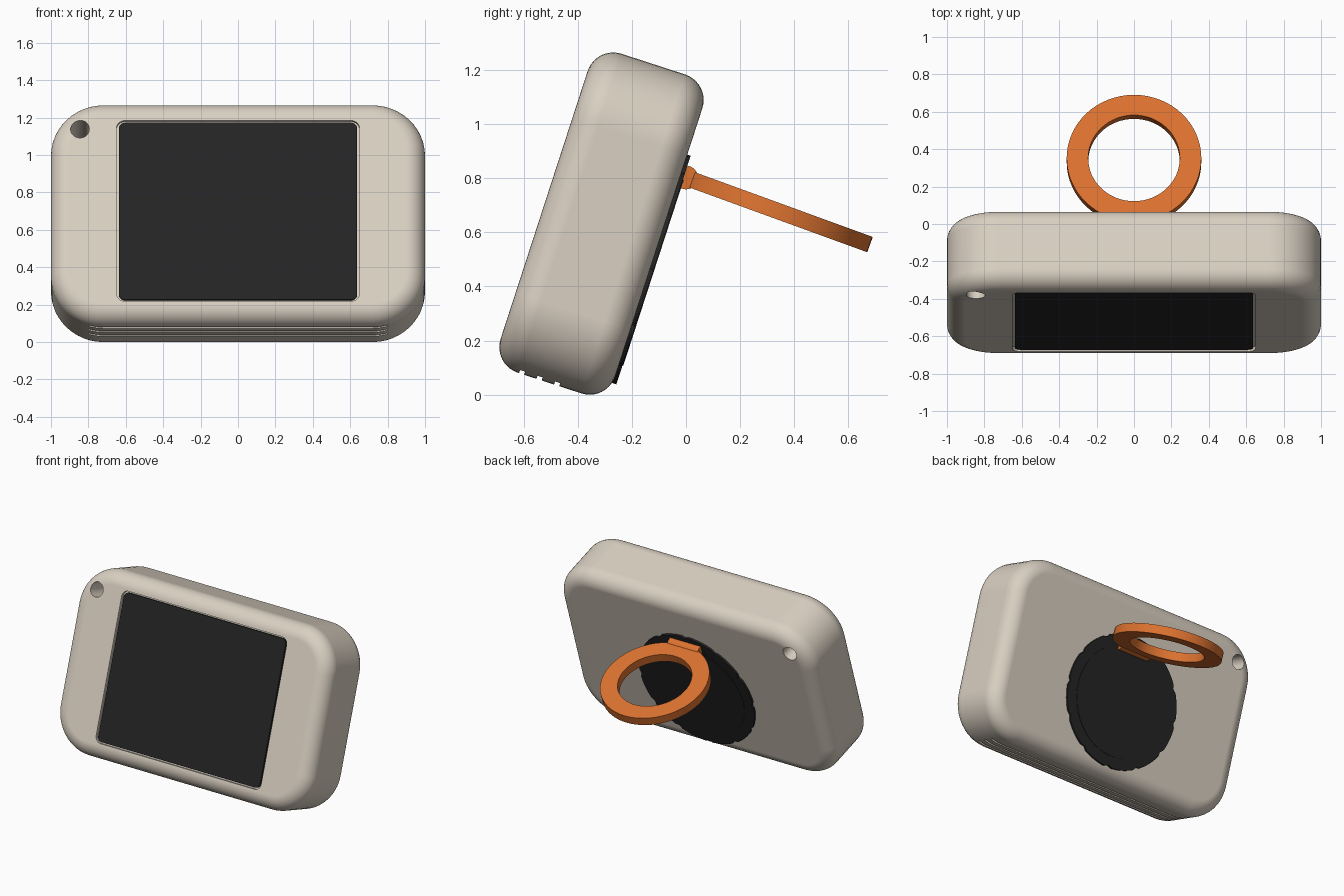
import bpy, bmesh
from math import sin, cos, pi, radians
from mathutils import Matrix, Vector

if "Cube" in bpy.data.objects:
    bpy.data.objects.remove(bpy.data.objects["Cube"])


def material(name, rgb):
    m = bpy.data.materials.new(name)
    m.use_nodes = True
    m.diffuse_color = (*rgb, 1)
    m.node_tree.nodes["Principled BSDF"].inputs["Base Color"].default_value = (*rgb, 1)
    return m


BEIGE = material("warm beige", (0.70, 0.63, 0.54))
BLACK = material("soft black", (0.018, 0.018, 0.018))
ORANGE = material("orange", (0.72, 0.17, 0.03))

W, H, D = 2.0, 1.24, 0.446
# The case leans back; its local axes are x, depth (y) and height (z)
LEAN = Matrix.Translation((0, -0.3125, 0.6325)) @ Matrix.Rotation(radians(-18), 4, 'X')


def loft(name, loops, mat, frame, closed=False):
    """Skin a stack of equal-length point loops, capped or joined end to end."""
    bm = bmesh.new()
    rows = [[bm.verts.new(p) for p in loop] for loop in loops]
    n = len(rows[0])
    pairs = list(zip(rows, rows[1:]))
    if closed:
        pairs.append((rows[-1], rows[0]))
    else:
        bm.faces.new(rows[0])
        bm.faces.new(rows[-1])
    for a, b in pairs:
        for i in range(n):
            j = (i + 1) % n
            bm.faces.new((a[i], a[j], b[j], b[i]))
    bmesh.ops.recalc_face_normals(bm, faces=bm.faces)
    mesh = bpy.data.meshes.new(name)
    bm.to_mesh(mesh)
    bm.free()
    mesh.transform(frame)
    mesh.materials.append(mat)
    ob = bpy.data.objects.new(name, mesh)
    bpy.context.collection.objects.link(ob)
    return ob


def rounded_rect(w, h, r, y, seg=12):
    pts = []
    for q, (sx, sz) in enumerate(((1, 1), (-1, 1), (-1, -1), (1, -1))):
        for k in range(seg + 1):
            a = (q + k / seg) * pi / 2
            pts.append(Vector((sx * (w / 2 - r) + r * cos(a), y,
                               sz * (h / 2 - r) + r * sin(a))))
    return pts


def slab(name, w, h, r, y0, y1, mat, fillet=0.0, seg=8):
    steps = seg if fillet else 0
    loops = []
    for y, side in ((y0, 1), (y1, -1)):
        half = []
        for k in range(steps + 1):
            a = k / max(steps, 1) * pi / 2
            inset = fillet * (1 - sin(a))
            half.append(rounded_rect(w - 2 * inset, h - 2 * inset, r - inset,
                                     y + side * fillet * (1 - cos(a))))
        loops += half if side > 0 else half[::-1]
    return loft(name, loops, mat, LEAN)


def circle(radius, y, n=64, notch=0.0):
    """Circle facing along depth, optionally nicked at regular steps."""
    return [Vector((cos(2 * pi * i / n), 0, sin(2 * pi * i / n)))
            * (radius - (notch if i % 8 < 1 else 0)) + Vector((0, y, 0)) for i in range(n)]


def finish(ob):
    bpy.ops.object.select_all(action='DESELECT')
    ob.select_set(True)
    bpy.context.view_layer.objects.active = ob
    for mod in list(ob.modifiers):
        bpy.ops.object.modifier_apply(modifier=mod.name)
    bpy.ops.object.shade_smooth_by_angle(angle=radians(30))
    ob.modifiers.new("even_shading", 'WEIGHTED_NORMAL').keep_sharp = True


# Case with a screen pocket, a cord hole and three vent slots
case = slab("case", W, H, 0.28, -D / 2, D / 2, BEIGE, fillet=0.1, seg=10)
cutters = [slab("pocket_cutter", 1.30, 1.015, 0.045, -D, -D / 2 + 0.02, BEIGE)]
at_hole = LEAN @ Matrix.Translation((-0.845, 0, 0.46))
cutters.append(loft("cord_hole_cutter", [circle(0.05, -D, 32), circle(0.05, D, 32)],
                    BEIGE, at_hole))
for y in (-0.109, -0.041, 0.027):
    at_slot = LEAN @ Matrix.Translation((0, y, -H / 2))
    ends = [[(x, -0.01, -0.03), (x, 0.01, -0.03), (x, 0.01, 0.018), (x, -0.01, 0.018)]
            for x in (-0.8, 0.8)]
    cutters.append(loft("vent_cutter", ends, BEIGE, at_slot))
for c in cutters:
    c.hide_render = True
    mod = case.modifiers.new(c.name, 'BOOLEAN')
    mod.operation, mod.solver, mod.object = 'DIFFERENCE', 'EXACT', c
finish(case)
for c in cutters:
    bpy.data.objects.remove(c)

# Screen set into the pocket
finish(slab("screen", 1.275, 0.995, 0.035, -D / 2 + 0.006, -D / 2 + 0.025, BLACK))

# Nicked magnetic disc on the back with a stepped centre
at_disc = LEAN @ Matrix.Translation((0, D / 2, -0.104))
finish(loft("back_disc", [circle(0.445, -0.01, 96, 0.012), circle(0.445, 0.013, 96, 0.012)],
            BLACK, at_disc))
finish(loft("back_disc_centre", [circle(0.37, 0.0, 96), circle(0.37, 0.016, 96)],
            BLACK, at_disc))

# Folding ring stand
at_ring = Matrix.Translation((0, 0.342, 0.678)) @ Matrix.Rotation(radians(70), 4, 'X')
t = 0.03
finish(loft("ring_stand", [circle(0.36, -t), circle(0.36, t), circle(0.245, t),
                           circle(0.245, -t)], ORANGE, at_ring, closed=True))

# Hinge barrel joining the ring to the disc
at_hinge = Matrix.Translation((0, 0.0, 0.803)) @ Matrix.Rotation(pi / 2, 4, 'Z')
finish(loft("ring_hinge", [circle(0.044, -0.12, 24), circle(0.044, 0.12, 24)],
            ORANGE, at_hinge))
